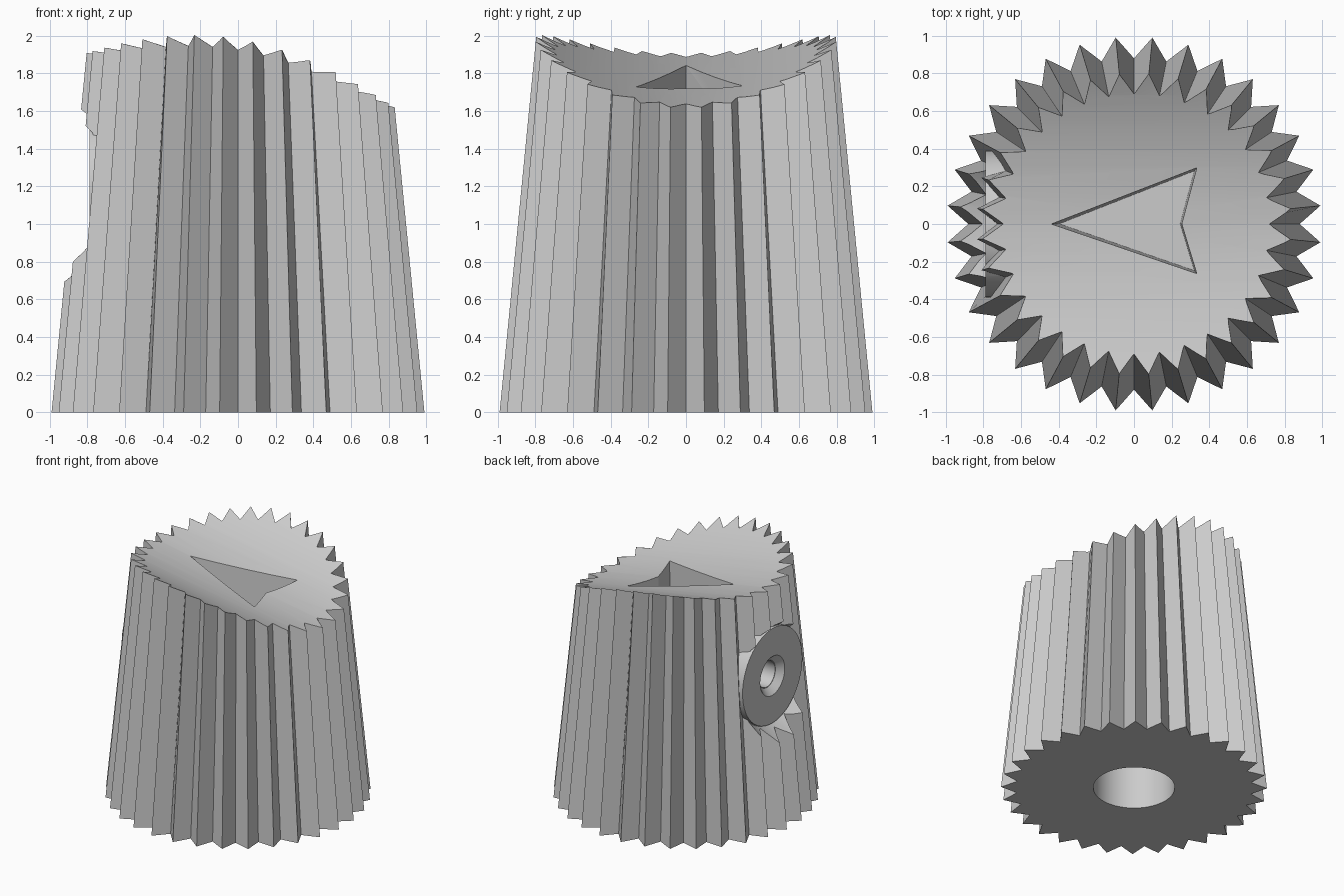
import bpy, bmesh
from math import cos, sin, pi, radians
from mathutils import Matrix, Vector

cube = bpy.data.objects.get("Cube")
if cube:
    bpy.data.objects.remove(cube, do_unlink=True)

grey = bpy.data.materials.new("light_grey")
grey.use_nodes = True
grey.diffuse_color = (0.6, 0.6, 0.6, 1)
grey.node_tree.nodes["Principled BSDF"].inputs["Base Color"].default_value = grey.diffuse_color


def add_object(name, bm):
    bmesh.ops.recalc_face_normals(bm, faces=bm.faces[:])
    mesh = bpy.data.meshes.new(name)
    bm.to_mesh(mesh)
    bm.free()
    mesh.materials.append(grey)
    obj = bpy.data.objects.new(name, mesh)
    bpy.context.collection.objects.link(obj)
    return obj


def loft(name, lower, upper):
    """Closed solid between two outlines with matching points."""
    bm = bmesh.new()
    a = [bm.verts.new(p) for p in lower]
    b = [bm.verts.new(p) for p in upper]
    bm.faces.new(a)
    bm.faces.new(b)
    for i in range(len(a)):
        j = (i + 1) % len(a)
        bm.faces.new((a[i], a[j], b[j], b[i]))
    return add_object(name, bm)


def rod(name, start, end, r1, r2, sides=64):
    """Cylinder or cone running from start to end."""
    start, end = Vector(start), Vector(end)
    axis = end - start
    turn = axis.to_track_quat('Z', 'Y').to_matrix().to_4x4()
    bm = bmesh.new()
    bmesh.ops.create_cone(bm, cap_ends=True, segments=sides, radius1=r1, radius2=r2,
                          depth=axis.length,
                          matrix=Matrix.Translation((start + end) / 2) @ turn)
    return add_object(name, bm)


def combine(target, tool, operation='DIFFERENCE'):
    tool.hide_render = True
    mod = target.modifiers.new("combine", 'BOOLEAN')
    mod.operation = operation
    mod.solver = 'EXACT'
    mod.object = tool
    bpy.context.view_layer.objects.active = target
    bpy.ops.object.modifier_apply(modifier=mod.name)
    bpy.data.objects.remove(tool, do_unlink=True)


# Fluted, tapering body
TEETH = 32
TOP = 2.1


def star(z):
    points = []
    for i in range(2 * TEETH):
        r = (0.995 if i % 2 else 0.88) - 0.098 * z
        a = pi * i / TEETH
        points.append((r * cos(a), r * sin(a), z))
    return points


knob = loft("knob_body", star(0), star(TOP))

# Sloping, hollowed top
R = 1.6
tilt = radians(10)
along = Vector((cos(tilt), 0, -sin(tilt))) * 2
centre = Vector((0, 0, 1.765 + R / cos(tilt)))
combine(knob, rod("top_cutter", centre - along, centre + along, R, R, 128))

# Sunken pointer arrow with drafted walls
arrow = [(-0.43, 0), (0.335, -0.265), (0.255, 0), (0.335, 0.3)]


def arrow_ring(z):
    s = 1 + 0.2 * (z - 1.76)
    return [(0.1 + (x - 0.1) * s, 0.015 + (y - 0.015) * s, z) for x, y in arrow]


combine(knob, loft("arrow_cutter", arrow_ring(1.45), arrow_ring(2.1)))

# Flared pocket in the flutes, then the round screw boss inside it
Z = 1.18
combine(knob, rod("pocket_cutter", (-0.77, 0, Z), (-1.1, 0, Z), 0.395, 0.61))
combine(knob, rod("screw_boss", (-0.5, 0, Z), (-0.79, 0, Z), 0.39, 0.39), 'UNION')

# Shaft bore, screw hole and its countersink
combine(knob, rod("bore_cutter", (0, 0, -0.1), (0, 0, 1.35), 0.305, 0.305))
combine(knob, rod("screw_hole_cutter", (0, 0, Z), (-0.9, 0, Z), 0.105, 0.105, 48))
combine(knob, rod("countersink_cutter", (-0.74, 0, Z), (-0.84, 0, Z), 0.11, 0.21, 48))

# Smooth curves, crisp edges
bpy.ops.object.select_all(action='DESELECT')
knob.select_set(True)
bpy.context.view_layer.objects.active = knob
bpy.ops.object.shade_smooth_by_angle(angle=radians(20))
